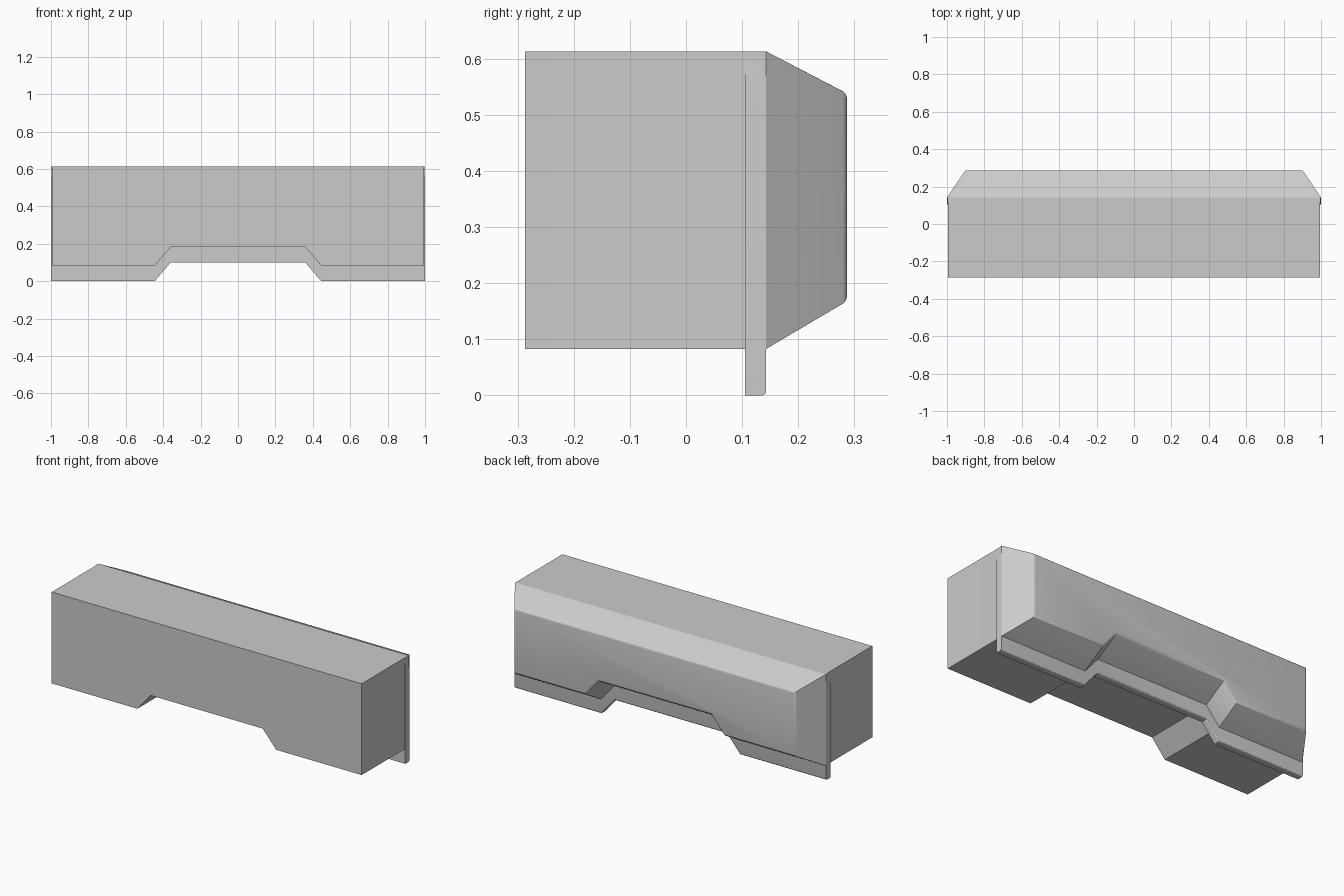
import bpy, bmesh

if "Cube" in bpy.data.objects:
    bpy.data.objects.remove(bpy.data.objects["Cube"])


def section(y, half, top, low, mid, shoulder=None):
    """Rectangle with a shallow trapezoid notch in its lower edge, at depth y."""
    right = [(0.36, mid), (0.445, low), (half, low)]
    if shoulder:
        right.append((half, shoulder))
    right.append((half - 0.005 if shoulder else half, top))
    left = [(-x, z) for x, z in reversed(right)]
    return [(x, y, z) for x, z in right + left]


def loft(name, sections, bevel_y, bevel_top, width):
    """Skin the sections front to back, rounding the edges lying at depth bevel_y."""
    bm = bmesh.new()
    rings = [[bm.verts.new(p) for p in s] for s in sections]
    n = len(rings[0])
    for a, b in zip(rings, rings[1:]):
        for i in range(n):
            j = (i + 1) % n
            bm.faces.new((a[i], a[j], b[j], b[i]))
    bm.faces.new(rings[0])
    bm.faces.new(rings[-1])
    bmesh.ops.recalc_face_normals(bm, faces=bm.faces)
    edges = [e for e in bm.edges
             if all(abs(v.co.y - bevel_y) < 1e-5 and v.co.z < bevel_top for v in e.verts)]
    bmesh.ops.bevel(bm, geom=edges, offset=width, segments=3, profile=0.5,
                    affect='EDGES', clamp_overlap=True)
    mesh = bpy.data.meshes.new(name)
    bm.to_mesh(mesh)
    bm.free()
    obj = bpy.data.objects.new(name, mesh)
    bpy.context.collection.objects.link(obj)
    bpy.ops.object.select_all(action='DESELECT')
    obj.select_set(True)
    bpy.context.view_layer.objects.active = obj
    bpy.ops.object.shade_smooth_by_angle(angle=0.45)
    return obj


# Main block with the tapered, softly edged back
loft("body", [section(-0.287, 0.995, 0.613, 0.083, 0.183),
              section(0.105, 0.995, 0.613, 0.083, 0.183),
              section(0.143, 0.998, 0.613, 0.083, 0.183),
              section(0.287, 0.902, 0.538, 0.168, 0.268)],
     0.287, 1.0, 0.009)

# Thin plate inside the block: hanging lip below, slim rim at both ends
loft("lower_lip", [section(0.105, 1.0, 0.611, 0.0, 0.10, 0.54),
                   section(0.143, 1.0, 0.611, 0.0, 0.10, 0.54)],
     0.143, 0.3, 0.008)
